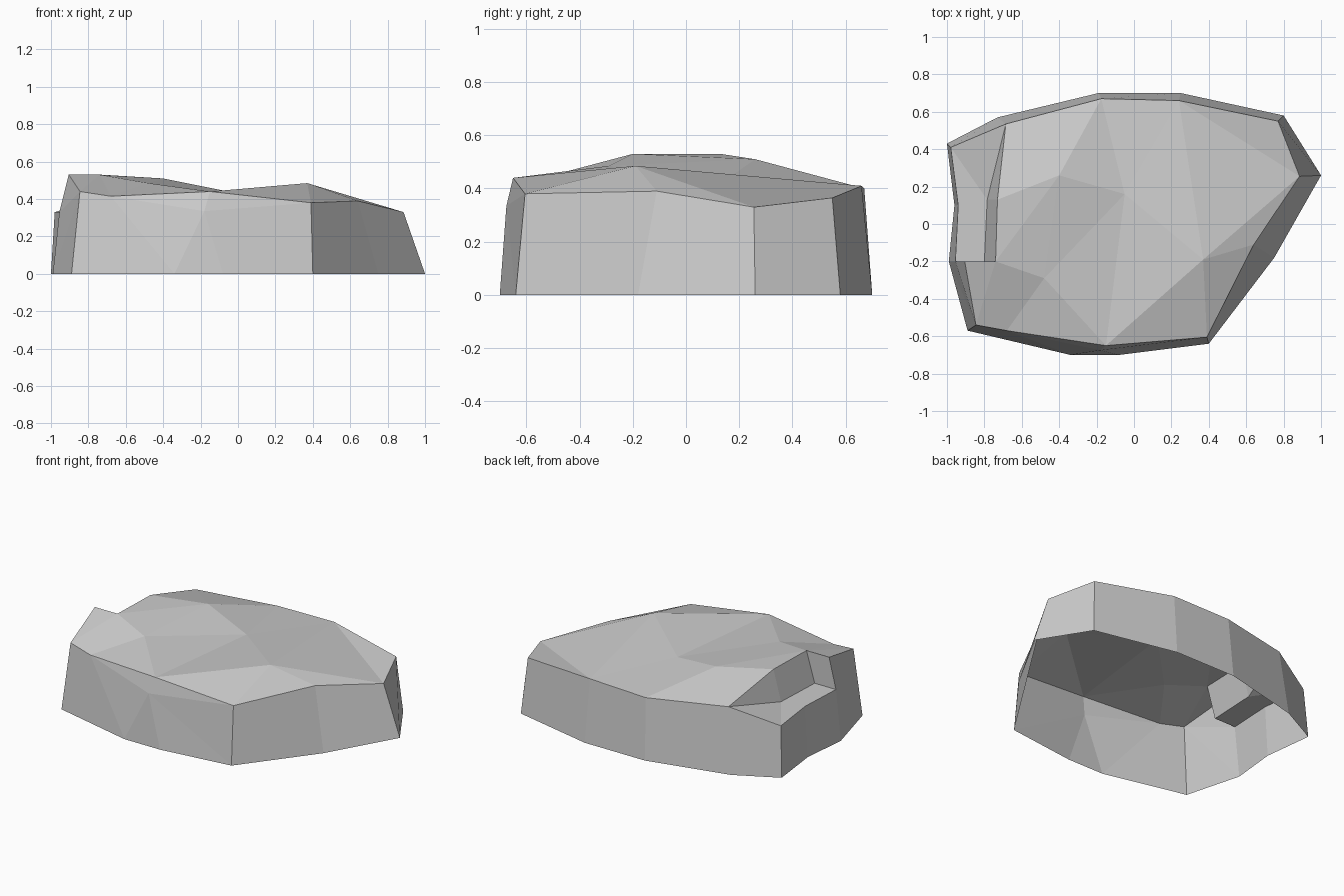
import bpy
import bmesh

default_cube = bpy.data.objects.get("Cube")
if default_cube:
    bpy.data.objects.remove(default_cube, do_unlink=True)

stone = bpy.data.materials.new("stone grey")
stone.use_nodes = True
stone.diffuse_color = (0.6, 0.6, 0.6, 1)
bsdf = stone.node_tree.nodes["Principled BSDF"]
bsdf.inputs["Base Color"].default_value = stone.diffuse_color
bsdf.inputs["Roughness"].default_value = 0.9

bm = bmesh.new()
corner = {}


def put(name, x, y, z=0):
    corner[name] = bm.verts.new((x, y, z))


def face(names):
    return bm.faces.new([corner[n] for n in names.split()])


def fan(centre, names):
    """Triangles from one point to each step along a path of points."""
    path = names.split()
    for a, b in zip(path, path[1:]):
        face(f"{centre} {a} {b}")


# Upper rim, from the back left corner round to the notch
put("back_west", -.685, .535, .425)
put("back_mid", -.175, .67, .4)
put("back_east", .24, .66, .41)
put("east_back", .77, .55, .365)
put("tip", .885, .255, .33)
put("east_front", .64, -.11, .39)
put("front_east", .39, -.605, .38)
put("front_mid", -.15, -.65, .44)
put("front_west", -.68, -.57, .415)
put("west_front", -.845, -.54, .44)
put("shoulder_out", -.905, -.2, .53)
put("shoulder_in", -.74, -.2, .53)
put("shoulder_back", -.73, .13, .53)

# Peaks and hollows of the top
put("crest", -.4, .26, .51)
put("saddle", -.05, .16, .44)
put("ridge", .37, -.19, .485)
put("dip", -.48, -.29, .485)

# Ledge of the notch and a bulge in the front wall
put("ledge_back", -.98, .41, .33)
put("ledge_mid", -.94, .1, .33)
put("ledge_front", -.955, -.2, .33)
put("ledge_in", -.8, -.2, .33)
put("ledge_in_back", -.785, .13, .33)
put("bulge", -.18, -.675, .335)

# Foot of the wall, on the ground
put("g_back_west", -.73, .57)
put("g_back_mid", -.19, .7)
put("g_back_east", .25, .7)
put("g_east_back", .8, .58)
put("g_tip", 1, .26)
put("g_east_front", .75, -.18)
put("g_front_east", .4, -.64)
put("g_front_mid", -.08, -.7)
put("g_front_west", -.34, -.7)
put("g_west_front", -.89, -.57)
put("g_ledge_front", -.99, -.2)
put("g_ledge_mid", -.96, .1)
put("g_ledge_back", -1, .43)

# Top surface
fan("ridge", "back_east tip east_front front_east front_mid saddle back_east")
fan("crest", "back_west back_mid saddle dip shoulder_in shoulder_back back_west")
fan("dip", "saddle front_mid front_west shoulder_in")
fan("back_east", "east_back tip")
fan("back_east", "saddle back_mid")
fan("shoulder_in", "front_west west_front shoulder_out")

# Plain walls, rim to ground
rim = ("ledge_front ledge_mid ledge_back back_west back_mid back_east "
       "east_back tip east_front front_east").split()
for a, b in zip(rim, rim[1:]):
    face(f"{a} {b} g_{b} g_{a}")

# Front wall around the bulge, and the west front wall
fan("bulge", "front_mid front_east g_front_east g_front_mid g_front_west front_west front_mid")
face("front_west g_front_west g_west_front west_front")
fan("west_front", "g_west_front g_ledge_front ledge_front shoulder_out")

# Notch: ledge floor, side wall and inner walls
fan("ledge_in_back", "back_west ledge_back ledge_mid ledge_front ledge_in")
face("ledge_front ledge_in shoulder_in shoulder_out")
face("ledge_in ledge_in_back shoulder_back shoulder_in")
face("ledge_in_back back_west shoulder_back")

# Point every face outwards
bmesh.ops.recalc_face_normals(bm, faces=bm.faces)
bm.normal_update()
if max(bm.faces, key=lambda f: abs(f.normal.z)).normal.z < 0:
    bmesh.ops.reverse_faces(bm, faces=bm.faces)

mesh = bpy.data.meshes.new("rock")
bm.to_mesh(mesh)
bm.free()
mesh.materials.append(stone)
rock = bpy.data.objects.new("rock", mesh)
bpy.context.collection.objects.link(rock)
